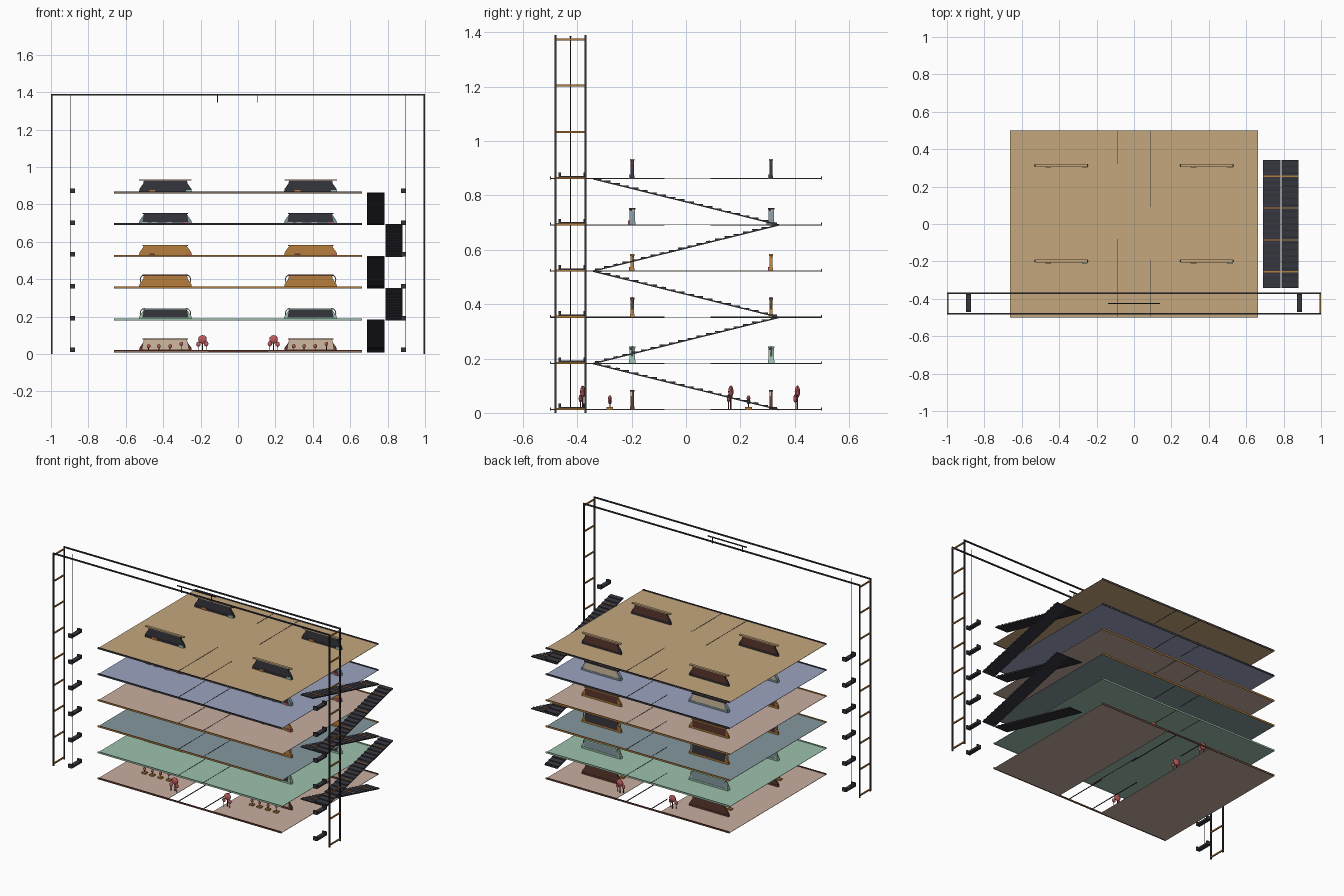
import bpy, bmesh, math
from mathutils import Vector

if "Cube" in bpy.data.objects:
    bpy.data.objects.remove(bpy.data.objects["Cube"])


def material(name, r, g, b):
    m = bpy.data.materials.new(name)
    col = [(c / 255) ** 2.2 for c in (r, g, b)] + [1]
    m.diffuse_color = col
    m.use_nodes = True
    m.node_tree.nodes["Principled BSDF"].inputs["Base Color"].default_value = col
    return m


DARK = material("charcoal", 56, 56, 64)
TAN = material("tan", 196, 166, 124)
PINK = material("dusty pink", 198, 172, 158)
MINT = material("mint", 155, 192, 172)
SLATE = material("slate blue", 130, 150, 157)
LAVENDER = material("lavender", 155, 163, 192)
ORANGE = material("warm wood", 180, 124, 62)
RED = material("rose red", 190, 92, 96)
BROWN = material("dark brown", 92, 58, 48)
BEIGE = material("beige", 206, 186, 160)


def finish(name, bm, mat):
    bmesh.ops.recalc_face_normals(bm, faces=bm.faces)
    me = bpy.data.meshes.new(name)
    bm.to_mesh(me)
    bm.free()
    me.materials.append(mat)
    ob = bpy.data.objects.new(name, me)
    bpy.context.collection.objects.link(ob)
    return ob


def box(name, lo, hi, mat):
    bm = bmesh.new()
    bmesh.ops.create_cube(bm, size=1)
    for v in bm.verts:
        v.co = Vector([(a + b) / 2 + c * (b - a) for a, b, c in zip(lo, hi, v.co)])
    return finish(name, bm, mat)


def plate(name, outline, y0, y1, mat):
    """Extrude an x-z outline along y."""
    bm = bmesh.new()
    face = bm.faces.new([bm.verts.new((x, y0, z)) for x, z in outline])
    out = bmesh.ops.extrude_face_region(bm, geom=[face])
    for v in out["geom"]:
        if isinstance(v, bmesh.types.BMVert):
            v.co.y = y1
    return finish(name, bm, mat)


def tube(name, points, radius, mat):
    cu = bpy.data.curves.new(name, "CURVE")
    cu.dimensions = "3D"
    cu.bevel_depth = radius
    cu.bevel_resolution = 1
    sp = cu.splines.new("POLY")
    sp.points.add(len(points) - 1)
    for p, co in zip(sp.points, points):
        p.co = (*co, 1)
    cu.materials.append(mat)
    bpy.context.collection.objects.link(bpy.data.objects.new(name, cu))


def blob(name, centre, size, mat):
    bm = bmesh.new()
    bmesh.ops.create_icosphere(bm, subdivisions=2, radius=1)
    for v in bm.verts:
        v.co = Vector([c + s * k for c, s, k in zip(centre, size, v.co)])
    finish(name, bm, mat)


STEP = 0.17
BASE = 0.012
WIDE = 0.663
COLUMNS = (-0.388, 0.388)
ROWS = (-0.198, 0.313)
levels = [BASE + STEP * i for i in range(6)]
floor_mats = (PINK, MINT, SLATE, PINK, LAVENDER, TAN)
trim_mats = (BROWN, MINT, ORANGE, ORANGE, DARK, DARK)

# Floors, edge trims and centre rails
for i, z in enumerate(levels):
    spans = [(-WIDE, -0.16), (0.16, WIDE)] if i == 0 else [(-WIDE, WIDE)]
    for a, b in spans:
        box(f"floor_{i}", (a, -0.5, z - 0.001), (b, 0.5, z + 0.001), floor_mats[i])
    for y in (-0.498, 0.498):
        box(f"floor_trim_{i}", (-WIDE, y - 0.002, z - 0.003), (WIDE, y + 0.002, z + 0.008), trim_mats[i])
    for x, y0, y1 in ((-0.09, 0.32, 0.5), (-0.09, -0.5, -0.08), (0.09, 0.09, 0.5), (0.09, -0.5, -0.19)):
        box(f"centre_rail_{i}", (x - 0.002, y0, z - 0.002), (x + 0.002, y1, z + 0.002), DARK)

# Upright panels: front, back, frame and end colours for each level
schemes = ((BEIGE, BROWN, BROWN, BROWN), (DARK, SLATE, MINT, MINT), (ORANGE, DARK, BROWN, ORANGE),
           (ORANGE, BROWN, ORANGE, ORANGE), (DARK, BEIGE, DARK, SLATE), (DARK, BROWN, DARK, DARK))


def panel(i, cx, cy, z):
    front, back, frame, ends = schemes[i]
    d = 0.01 if i in (1, 4) else 0.006
    top = z + (0.07 if i in (0, 2, 5) else 0.06)
    body = [(cx - 0.125, z), (cx + 0.125, z), (cx + 0.115, top), (cx - 0.115, top)]
    plate(f"panel_front_{i}", body, cy - d, cy, front)
    plate(f"panel_back_{i}", body, cy, cy + d, back)
    reach = 0.14 if i == 5 else 0.122
    rail = TAN if i == 5 else frame
    box(f"panel_top_rail_{i}", (cx - reach, cy - d - 0.002, top - 0.004), (cx + reach, cy + d + 0.002, top + 0.002), rail)
    box(f"panel_foot_{i}", (cx - 0.14, cy - d - 0.002, z), (cx + 0.14, cy + d + 0.002, z + 0.012), ends)
    for s in (-1, 1):
        wing = [(cx + s * 0.118, z), (cx + s * 0.143, z), (cx + s * 0.138, z + 0.022), (cx + s * 0.118, z + 0.05)]
        plate(f"panel_wing_{i}", wing, cy - d, cy + d, ends)
        if i in (1, 2):
            arc = [(cx + s * (0.11 + 0.025 * math.sin(t * math.pi / 6)), cy,
                    top - 0.025 + 0.027 * math.cos(t * math.pi / 6)) for t in range(7)]
            tube(f"panel_handle_{i}", arc, 0.003, BEIGE)
    if i == 4:
        for dx, mat in ((-0.11, MINT), (-0.06, LAVENDER), (0.02, LAVENDER), (0.11, RED)):
            box("panel_accent", (cx + dx - 0.014, cy - d - 0.006, z + 0.001), (cx + dx + 0.014, cy - d, z + 0.015), mat)
    if i in (3, 5):
        colours = (ORANGE, MINT) if i == 5 else (BROWN, RED)
        for dx, mat in zip((-0.07, 0.125), colours):
            box("panel_accent", (cx + dx - 0.015, cy - d - 0.006, z + 0.001), (cx + dx + 0.015, cy - d, z + 0.015), mat)


for i, z in enumerate(levels):
    for cx in COLUMNS:
        for cy in ROWS:
            panel(i, cx, cy, z)

# Potted flowers in front of the ground panels
for cx in COLUMNS:
    for cy in (-0.28, 0.23):
        for dx, h in ((-0.09, 0.03), (-0.035, 0.03), (0.025, 0.03), (0.085, 0.042)):
            x = cx + dx
            box("flower_pot", (x - 0.014, cy - 0.012, BASE), (x + 0.014, cy + 0.012, BASE + 0.01), ORANGE)
            tube("flower_stem", [(x, cy, BASE), (x, cy, BASE + h)], 0.002, BROWN)
            blob("flower_head", (x, cy, BASE + h), (0.01, 0.007, 0.011), RED)

# Trees beside the open ground strip
for x in (-0.19, 0.19):
    for y in (-0.38, 0.165, 0.41):
        s = math.copysign(1, x)
        tube("tree_trunk", [(x, y, BASE), (x, y, BASE + 0.06)], 0.003, BROWN)
        blob("tree_crown", (x, y, BASE + 0.066), (0.024, 0.01, 0.023), RED)
        for dx, h in ((-0.02, 0.042), (0.022, 0.04)):
            tube("tree_branch", [(x + s * dx, y - 0.008, BASE), (x + s * dx, y - 0.008, BASE + h)], 0.002, BROWN)
            blob("tree_side_crown", (x + s * dx, y - 0.008, BASE + h), (0.012, 0.007, 0.014), RED)

# Zigzag stair flights
TREADS = 20
for i in range(5):
    x0 = 0.69 if i % 2 == 0 else 0.788
    x1 = x0 + 0.092
    s = -1 if i % 2 == 0 else 1
    bm = bmesh.new()
    corners = [(x, s * y, levels[i] + dz + (STEP if y > 0 else 0))
               for y in (-0.343, 0.343) for x in (x0, x1) for dz in (-0.003, 0.002)]
    bmesh.ops.convex_hull(bm, input=[bm.verts.new(c) for c in corners])
    finish("stair_flight", bm, DARK)
    for k in range(TREADS):
        t = (k + 0.5) / TREADS
        y, z = s * (t - 0.5) * 0.68, levels[i] + STEP * t
        box("stair_tread", (x0, y - 0.012, z), (x1, y + 0.012, z + 0.005), DARK)
        if k % 5 == 2:
            box("stair_stripe", (x0, y - 0.003, z + 0.005), (x1, y + 0.003, z + 0.006), ORANGE)

# Overhead frame with ladder ends
TOP = 1.39
FRONT, BACK = -0.48, -0.37
MIDDLE = (FRONT + BACK) / 2
R = 0.004
for y in (FRONT, BACK):
    box("top_beam", (-1, y - R, TOP - 2 * R), (1, y + R, TOP), DARK)
    for x in (-0.996, 0.996):
        box("frame_post", (x - R, y - R, 0), (x + R, y + R, TOP), DARK)
for x in (-0.996, 0.996):
    for k in range(9):
        z = BASE + STEP * k + 0.002
        box("ladder_rung", (x - R, FRONT, z - R), (x + R, BACK, z + R), ORANGE)

# Hanging cables with a tray at each level
for s in (-1, 1):
    x = s * 0.885
    tube("hanging_cable", [(s * 0.897, MIDDLE, BASE), (s * 0.897, MIDDLE, TOP - R)], 0.0015, BROWN)
    for z in levels:
        box("tray_base", (x - 0.014, -0.47, z - 0.002), (x + 0.014, -0.367, z + 0.01), DARK)
        for y in (-0.47, -0.377):
            box("tray_end", (x - 0.014, y, z), (x + 0.014, y + 0.01, z + 0.022), DARK)

# Centre hanger on the overhead frame
box("hanger_bar", (-0.14, MIDDLE - 0.003, TOP - 0.009), (0.14, MIDDLE + 0.003, TOP - 0.003), DARK)
for x in (-0.11, 0.105):
    box("hanger_leg", (x - 0.002, MIDDLE - 0.002, TOP - 0.045), (x + 0.002, MIDDLE + 0.002, TOP - 0.005), BROWN)
